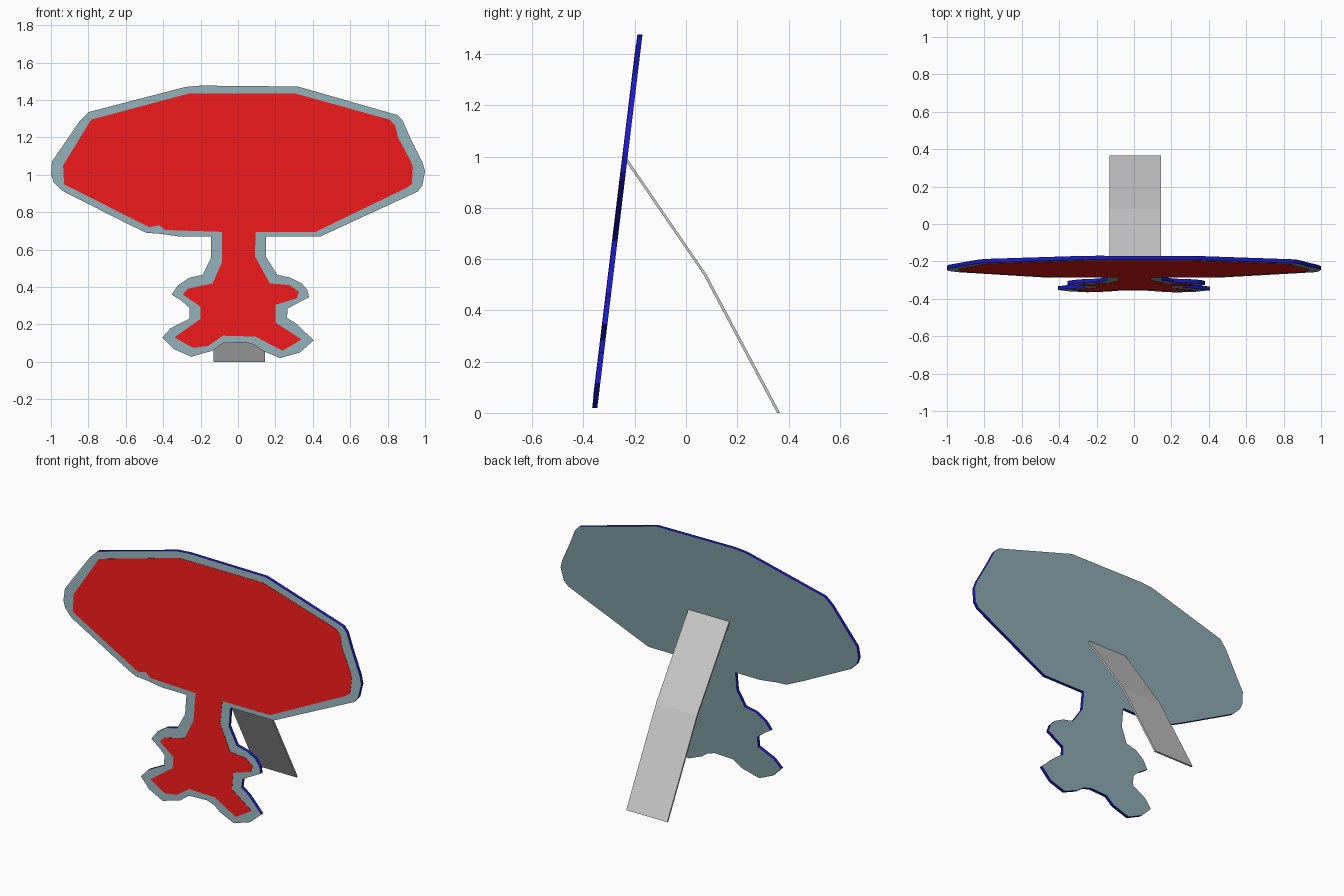
import bpy, bmesh

OUTER = [(-.28, 1.47), (-.2, 1.477), (.32, 1.472), (.85, 1.32), (.88, 1.29), (.92, 1.2), (.985, 1.07),
         (1, 1.02), (.985, .94), (.96, .91), (.44, .67), (.15, .67), (.15, .56), (.21, .465),
         (.28, .45), (.34, .42), (.37, .385), (.38, .345), (.34, .325), (.265, .285), (.262, .235),
         (.31, .205), (.405, .115), (.33, .05), (.225, .02), (.13, .06), (.09, .09), (.04, .105),
         (-.08, .1), (-.135, .06), (-.25, .027), (-.345, .07), (-.405, .13), (-.36, .18),
         (-.26, .23), (-.26, .29), (-.3, .325), (-.355, .36), (-.32, .41), (-.26, .45),
         (-.19, .465), (-.145, .555), (-.145, .67), (-.31, .67), (-.42, .685), (-.49, .69),
         (-.595, .74), (-.94, .915), (-.985, .96), (-1, 1), (-.995, 1.07), (-.845, 1.29), (-.8, 1.335)]
INNER = [(-.26, 1.435), (.305, 1.435), (.81, 1.295), (.84, 1.265), (.855, 1.2), (.92, 1.08),
         (.935, 1.04), (.93, .95), (.9, .93), (.415, .695), (.095, .695), (.09, .565), (.17, .42),
         (.275, .41), (.325, .375), (.315, .34), (.2, .305), (.2, .21), (.34, .12), (.24, .06),
         (.16, .1), (.095, .135), (-.08, .14), (-.16, .085), (-.24, .075), (-.34, .13), (-.2, .23),
         (-.2, .295), (-.295, .36), (-.27, .39), (-.135, .42), (-.085, .535), (-.085, .695),
         (-.39, .705), (-.42, .73), (-.475, .72), (-.93, .95), (-.935, 1.05), (-.785, 1.295)]


def material(name, rgb):
    m = bpy.data.materials.new(name)
    m.diffuse_color = (*rgb, 1)
    return m


def make_object(name, bm, mats=()):
    bmesh.ops.recalc_face_normals(bm, faces=bm.faces)
    mesh = bpy.data.meshes.new(name)
    bm.to_mesh(mesh)
    bm.free()
    for m in mats:
        mesh.materials.append(m)
    ob = bpy.data.objects.new(name, mesh)
    bpy.context.collection.objects.link(ob)
    return ob


def leaning_slab(name, outline, front, back, face_mat, edge_mat):
    """Flat cut-out leaning backwards; front and back are offsets in y."""
    bm = bmesh.new()
    rings = [[bm.verts.new((x, -.356 + .121 * (z - .02) + off, z)) for x, z in outline]
             for off in (front, back)]
    for ring in rings:
        bm.faces.new(ring)
    n = len(outline)
    for i in range(n):
        j = (i + 1) % n
        f = bm.faces.new((rings[0][i], rings[0][j], rings[1][j], rings[1][i]))
        f.material_index = 1
    bmesh.ops.triangulate(bm, faces=[f for f in bm.faces if len(f.verts) > 4])
    return make_object(name, bm, (face_mat, edge_mat))


red = material("red", (.8, .01, .01))
teal = material("grey_teal", (.27, .41, .45))
blue = material("blue", (.01, .01, .6))

# Cut-out board with coloured rim, and the red panel on its front
leaning_slab("board", OUTER, -.01, .01, teal, blue)
leaning_slab("front_panel", INNER, -.0115, -.0095, red, red)

# Bent prop strip behind the board
bm = bmesh.new()
path = [(-.235, 1.0), (.08, .54), (.367, 0)]
thick = .012
rings = [[bm.verts.new((x, y + dy, z)) for x, dy in
          ((-.13, 0), (.145, 0), (.145, -thick), (-.13, -thick))] for y, z in path]
for a, b in zip(rings, rings[1:]):
    for i in range(4):
        j = (i + 1) % 4
        bm.faces.new((a[i], a[j], b[j], b[i]))
bm.faces.new(rings[0])
bm.faces.new(rings[-1])
make_object("prop_stand", bm)
